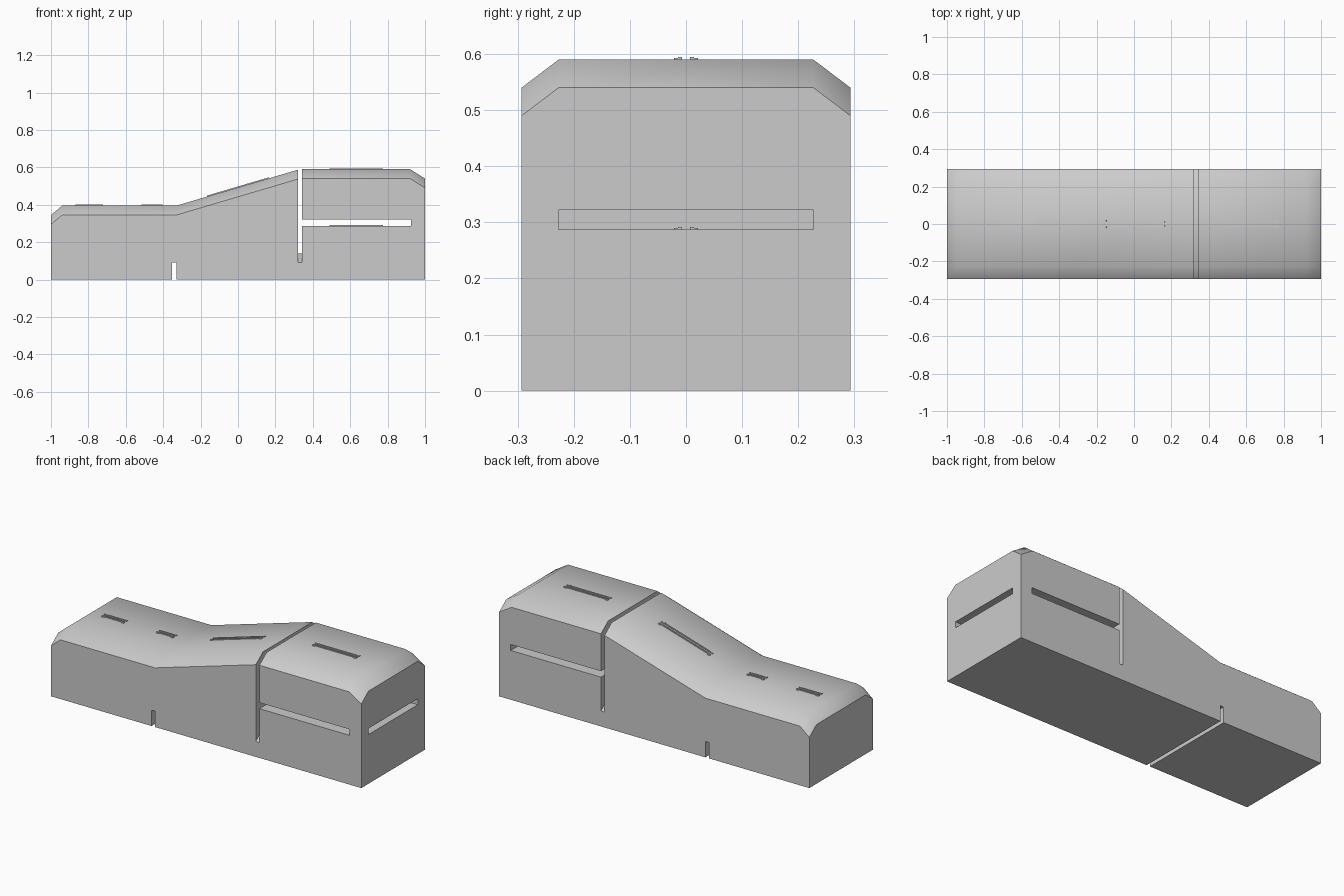
import bpy, bmesh, math
from mathutils import Matrix

if "Cube" in bpy.data.objects:
    bpy.data.objects.remove(bpy.data.objects["Cube"])

W, INNER, DROP = 0.293, 0.227, 0.05   # half width, half flat width, crown drop

grey = bpy.data.materials.new("plain grey")
grey.diffuse_color = (0.6, 0.6, 0.6, 1)
grey.use_nodes = True
grey.node_tree.nodes["Principled BSDF"].inputs["Base Color"].default_value = grey.diffuse_color


def make(name, bm):
    bmesh.ops.recalc_face_normals(bm, faces=bm.faces)
    me = bpy.data.meshes.new(name)
    bm.to_mesh(me)
    bm.free()
    me.materials.append(grey)
    ob = bpy.data.objects.new(name, me)
    bpy.context.collection.objects.link(ob)
    return ob


def add_box(bm, x0, x1, y0, y1, z0, z1):
    m = Matrix.Translation(((x0 + x1) / 2, (y0 + y1) / 2, (z0 + z1) / 2))
    m = m @ Matrix.Diagonal((x1 - x0, y1 - y0, z1 - z0, 1))
    bmesh.ops.create_cube(bm, size=1, matrix=m)


def box(name, *dims):
    bm = bmesh.new()
    add_box(bm, *dims)
    return make(name, bm)


def activate(ob):
    bpy.ops.object.select_all(action='DESELECT')
    ob.select_set(True)
    bpy.context.view_layer.objects.active = ob


# Body: crowned cross-section swept along the stepped side profile
profile = [(-1, 0.345), (-0.94, 0.395), (-0.33, 0.395), (0.33, 0.59), (0.92, 0.59), (1, 0.54)]
section = [(-W, DROP), (-INNER, 0), (INNER, 0), (W, DROP)]
bm = bmesh.new()
rings = []
for x, z in profile:
    pts = [(x, -W, 0)] + [(x, y, z - d) for y, d in section] + [(x, W, 0)]
    rings.append([bm.verts.new(p) for p in pts])
for a, b in zip(rings, rings[1:]):
    for i in range(6):
        j = (i + 1) % 6
        bm.faces.new((a[i], a[j], b[j], b[i]))
bm.faces.new(rings[0])
bm.faces.new(rings[-1])
body = make("body", bm)

# Vertical slot with a crowned floor
bm = bmesh.new()
outline = [(-0.359, 0.04), (-INNER, 0.14), (INNER, 0.14), (0.359, 0.04), (0.359, 0.8), (-0.359, 0.8)]
face = bm.faces.new([bm.verts.new((0.32, y, z)) for y, z in outline])
ext = bmesh.ops.extrude_face_region(bm, geom=[face])
bmesh.ops.translate(bm, vec=(0.023, 0, 0),
                    verts=[v for v in ext["geom"] if isinstance(v, bmesh.types.BMVert)])
slot = make("vertical_slot_cutter", bm)

# Level gap (leaving two corner posts) and the groove underneath
cutters = [
    slot,
    box("side_gap_cutter", 0.33, 0.925, -0.4, 0.4, 0.287, 0.322),
    box("end_gap_cutter", 0.9, 1.1, -INNER, INNER, 0.287, 0.322),
    box("bottom_groove_cutter", -0.352, -0.33, -0.4, 0.4, -0.1, 0.092),
]
activate(body)
for c in cutters:
    c.hide_render = True
    mod = body.modifiers.new(c.name, 'BOOLEAN')
    mod.operation, mod.solver, mod.object = 'DIFFERENCE', 'EXACT', c
    bpy.ops.object.modifier_apply(modifier=mod.name)
for c in cutters:
    bpy.data.objects.remove(c)
bpy.ops.object.shade_smooth_by_angle(angle=math.radians(40))


# Rails: a pair of thin bars with wider feet at both ends
def rails(name, x, z, length, tilt=0.0):
    bm = bmesh.new()
    h = length / 2
    for s in (-1, 1):
        y0, y1 = sorted((s * 0.007, s * 0.014))
        add_box(bm, -h, h, y0, y1, -0.008, 0.005)
        f0, f1 = sorted((s * 0.007, s * 0.021))
        for e in (-1, 1):
            a, b = sorted((e * h, e * (h - 0.018)))
            add_box(bm, a, b, f0, f1, -0.008, 0.003)
    ob = make(name, bm)
    ob.location = (x, 0, z)
    ob.rotation_euler = (0, -tilt, 0)


slope = math.atan2(0.195, 0.66)
rails("front_rails", -0.795, 0.395, 0.145)
rails("middle_rails", -0.46, 0.395, 0.11)
rails("slope_rails", 0.0, 0.4925, 0.345, slope)
rails("upper_rails", 0.633, 0.59, 0.285)
rails("inner_rails", 0.633, 0.287, 0.285)
